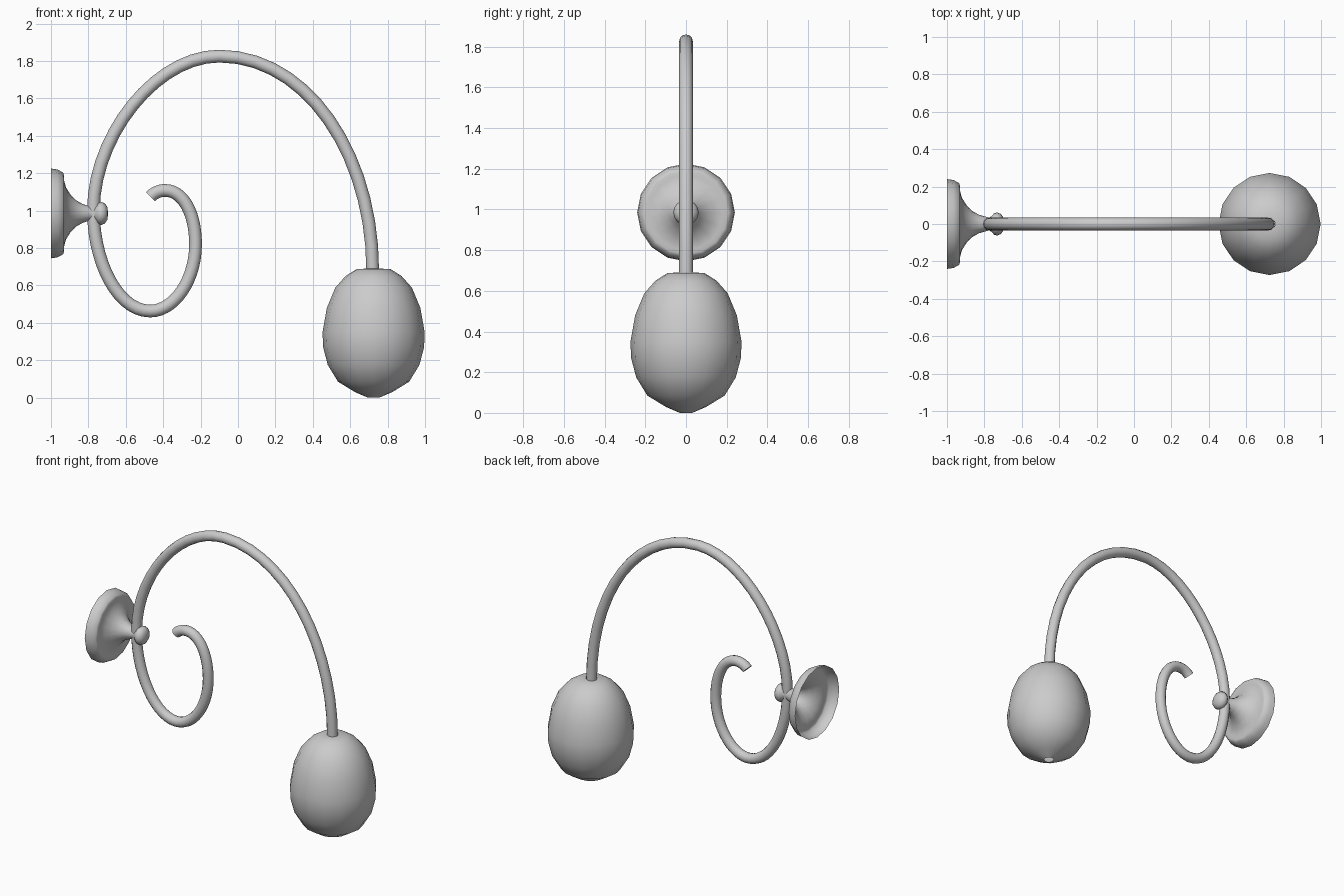
import bpy, bmesh, math
from mathutils import Matrix, Vector

if "Cube" in bpy.data.objects:
    bpy.data.objects.remove(bpy.data.objects["Cube"])


def lathe(name, profile, matrix, steps=16):
    """Spin (radius, height) points around z, then place with matrix."""
    bm = bmesh.new()
    rings = []
    for r, h in profile:
        if r == 0:
            rings.append([bm.verts.new((0, 0, h))] * steps)
        else:
            rings.append([bm.verts.new((r * math.cos(2 * math.pi * i / steps),
                                        r * math.sin(2 * math.pi * i / steps), h))
                          for i in range(steps)])
    for a, b in zip(rings, rings[1:]):
        for i in range(steps):
            j = (i + 1) % steps
            quad = list(dict.fromkeys((a[i], a[j], b[j], b[i])))
            bm.faces.new(quad)
    bm.transform(matrix)
    bmesh.ops.recalc_face_normals(bm, faces=bm.faces)
    mesh = bpy.data.meshes.new(name)
    bm.to_mesh(mesh)
    bm.free()
    for p in mesh.polygons:
        p.use_smooth = True
    obj = bpy.data.objects.new(name, mesh)
    bpy.context.collection.objects.link(obj)
    return obj


# Scrolled arm: (x, z), then left handle and right handle offsets
arm_points = [
    ((-0.468, 1.075), (-0.02, -0.02), (0.02, 0.02)),
    ((-0.39, 1.108), (-0.03, 0), (0.10, 0)),
    ((-0.227, 0.82), (0, 0.16), (0, -0.19)),
    ((-0.47, 0.463), (0.13, 0), (-0.17, 0)),
    ((-0.773, 1.0), (0, -0.28), (0, 0.40)),
    ((-0.10, 1.826), (-0.34, 0), (0.47, 0)),
    ((0.72, 0.68), (0, 0.62), (0, -0.02)),
]
curve = bpy.data.curves.new("scroll_arm", 'CURVE')
curve.dimensions = '3D'
curve.bevel_depth = 0.034
curve.bevel_resolution = 4
curve.use_fill_caps = True
curve.resolution_u = 14
spline = curve.splines.new('BEZIER')
spline.bezier_points.add(len(arm_points) - 1)
for bp, ((x, z), l, r) in zip(spline.bezier_points, arm_points):
    bp.handle_left_type = bp.handle_right_type = 'FREE'
    bp.co = (x, 0, z)
    bp.handle_left = (x + l[0], 0, z + l[1])
    bp.handle_right = (x + r[0], 0, z + r[1])
arm = bpy.data.objects.new("scroll_arm", curve)
bpy.context.collection.objects.link(arm)

# Wall plate with flared neck and knob, open at the wall side
to_x = Matrix.Translation(Vector((0, 0, 0.985))) @ Matrix.Rotation(math.pi / 2, 4, 'Y')
lathe("wall_mount", [
    (0.24, -1.0), (0.235, -0.965), (0.218, -0.935), (0.205, -0.93),
    (0.185, -0.932), (0.14, -0.92), (0.10, -0.895), (0.07, -0.865),
    (0.05, -0.83), (0.038, -0.79), (0.033, -0.775), (0.042, -0.762),
    (0.058, -0.747), (0.062, -0.732), (0.054, -0.712), (0.035, -0.699),
    (0, -0.694)], to_x)

# Hanging globe shade with a small opening underneath
lathe("globe_shade", [
    (0.03, 0.69), (0.09, 0.688), (0.15, 0.65), (0.205, 0.588),
    (0.25, 0.48), (0.273, 0.35), (0.27, 0.27), (0.245, 0.175),
    (0.19, 0.085), (0.10, 0.03), (0.03, 0.0)],
    Matrix.Translation(Vector((0.725, 0, 0))))
